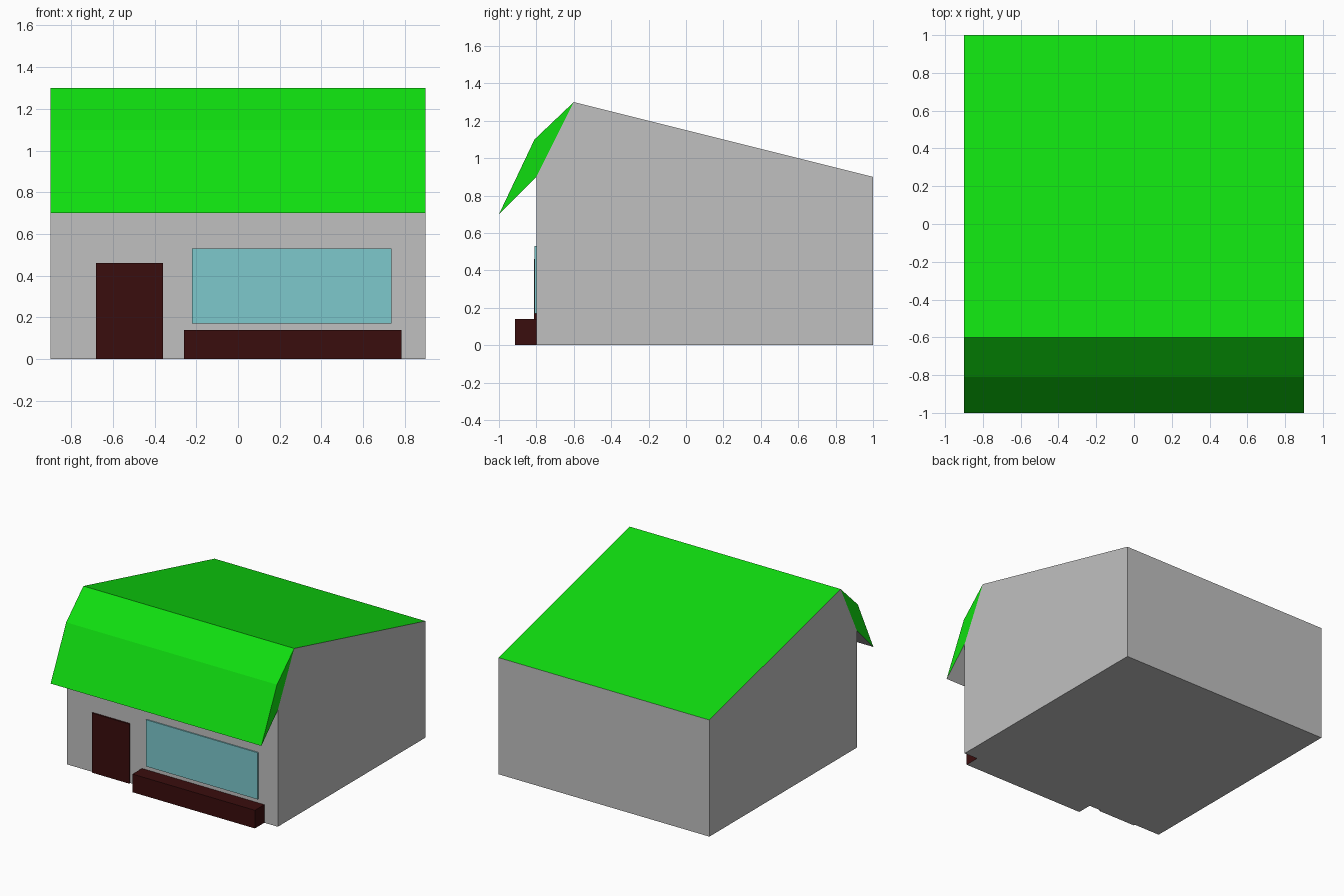
import bpy, bmesh

if "Cube" in bpy.data.objects:
    bpy.data.objects.remove(bpy.data.objects["Cube"], do_unlink=True)


def material(name, rgb):
    mat = bpy.data.materials.new(name)
    mat.use_nodes = True
    mat.diffuse_color = (*rgb, 1)
    mat.node_tree.nodes["Principled BSDF"].inputs["Base Color"].default_value = (*rgb, 1)
    return mat


grey = material("wall grey", (0.53, 0.53, 0.53))
green = material("roof green", (0.005, 0.73, 0.005))
brown = material("dark brown", (0.042, 0.004, 0.004))
glass = material("window blue", (0.205, 0.58, 0.605))


def prism(name, profile, x0, x1, mats, second=None):
    """Extrude a (y, z) profile along x; faces passing the rule get the second material."""
    bm = bmesh.new()
    face = bm.faces.new([bm.verts.new((x0, y, z)) for y, z in profile])
    ext = bmesh.ops.extrude_face_region(bm, geom=[face])
    moved = [v for v in ext["geom"] if isinstance(v, bmesh.types.BMVert)]
    bmesh.ops.translate(bm, verts=moved, vec=(x1 - x0, 0, 0))
    bmesh.ops.recalc_face_normals(bm, faces=bm.faces)
    bm.normal_update()
    for f in bm.faces:
        if second and second(f.normal):
            f.material_index = 1
    mesh = bpy.data.meshes.new(name)
    bm.to_mesh(mesh)
    bm.free()
    for mat in mats:
        mesh.materials.append(mat)
    obj = bpy.data.objects.new(name, mesh)
    bpy.context.collection.objects.link(obj)
    return obj


def front_box(name, x0, x1, z0, z1, depth, mats, second=None):
    """Box standing out from the front wall."""
    front, wall = -0.8 - depth, -0.8
    return prism(name, [(front, z0), (wall, z0), (wall, z1), (front, z1)], x0, x1, mats, second)


def faces_down(n):
    return n.z < -0.5


# Walls with the sloping green roof on top
prism("building", [(-0.8, 0), (1, 0), (1, 0.9), (-0.6, 1.3), (-0.8, 0.9)],
      -0.9, 0.9, [grey, green], lambda n: n.z > 0.8)

# Folded canopy over the front, grey underneath
prism("canopy", [(-0.6, 1.3), (-0.81, 1.1), (-1, 0.7), (-0.8, 0.9)],
      -0.9, 0.9, [green, grey], lambda n: n.z < -0.6)

# Front details
front_box("door", -0.68, -0.36, 0, 0.46, 0.012, [brown, grey], faces_down)
front_box("window", -0.22, 0.735, 0.17, 0.53, 0.009, [glass])
front_box("planter", -0.26, 0.785, 0, 0.14, 0.115, [brown, grey], faces_down)
